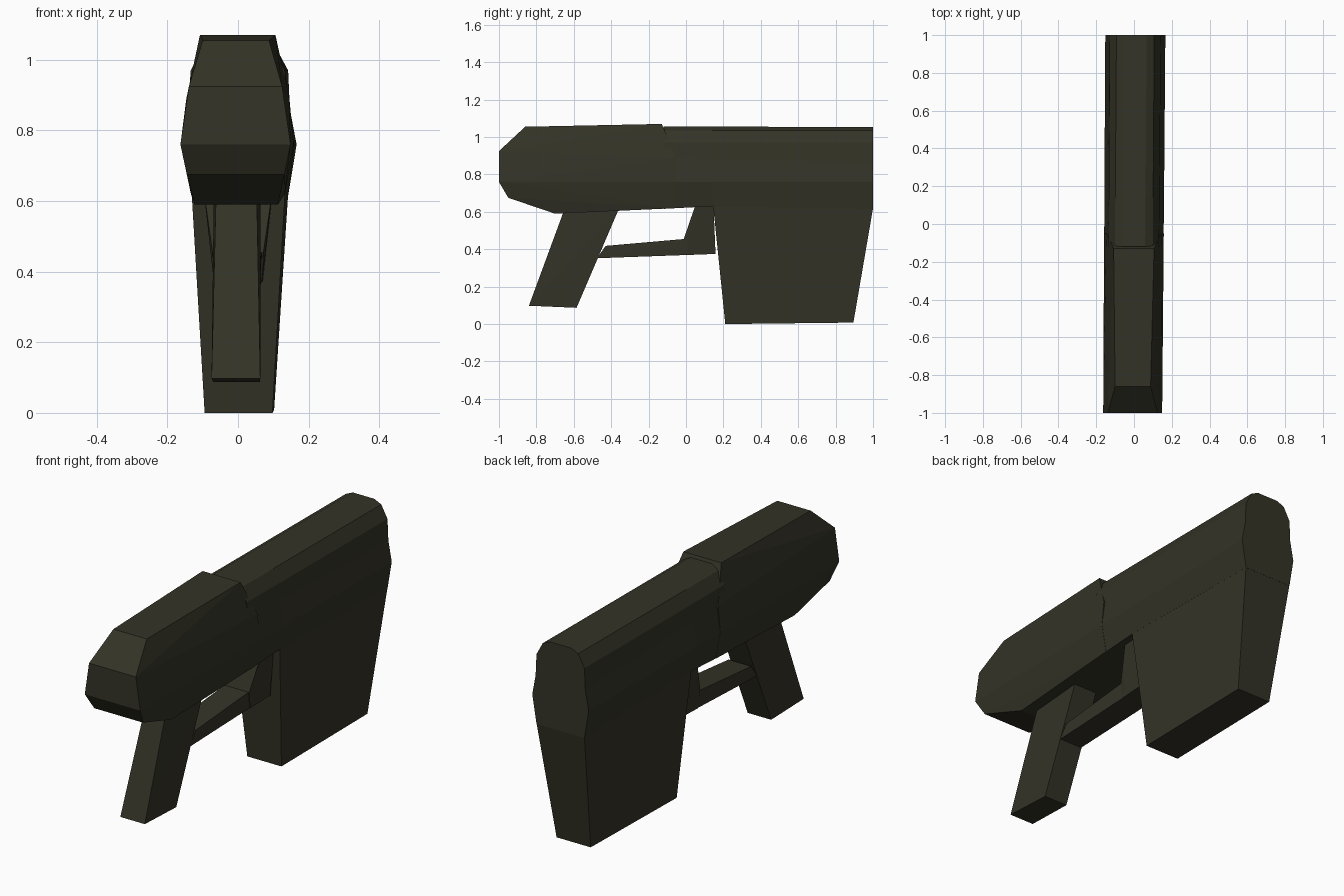
import bpy, bmesh

if "Cube" in bpy.data.objects:
    bpy.data.objects.remove(bpy.data.objects["Cube"])

mat = bpy.data.materials.new("dark olive")
mat.diffuse_color = (0.034, 0.033, 0.020, 1)
mat.use_nodes = True
mat.node_tree.nodes["Principled BSDF"].inputs["Base Color"].default_value = mat.diffuse_color

LEAN = 0.007  # the whole model is turned very slightly about z


def finish(bm, name):
    for v in bm.verts:
        v.co.x += LEAN * v.co.y
    bmesh.ops.recalc_face_normals(bm, faces=bm.faces[:])
    mesh = bpy.data.meshes.new(name)
    bm.to_mesh(mesh)
    bm.free()
    mesh.materials.append(mat)
    obj = bpy.data.objects.new(name, mesh)
    bpy.context.collection.objects.link(obj)
    return obj


def hull(name, points):
    """Convex faceted solid from mirrored (y, z, half width) points."""
    bm = bmesh.new()
    for y, z, w in points:
        for side in (-1, 1):
            bm.verts.new((side * w, y, z))
    res = bmesh.ops.convex_hull(bm, input=bm.verts[:])
    loose = [v for v in bm.verts if not v.link_faces]
    bmesh.ops.delete(bm, geom=loose, context='VERTS')
    bmesh.ops.dissolve_limit(bm, angle_limit=0.02, verts=bm.verts[:], edges=bm.edges[:])
    return finish(bm, name)


def loft(name, stations):
    """Mirrored half sections [(half width, z)...] joined along y."""
    bm = bmesh.new()
    rings = []
    for y, half in stations:
        outline = half + [(-x, z) for x, z in reversed(half)]
        rings.append([bm.verts.new((x, y, z)) for x, z in outline])
    for a, b in zip(rings, rings[1:]):
        n = len(a)
        for i in range(n):
            bm.faces.new((a[i], a[(i + 1) % n], b[(i + 1) % n], b[i]))
    bm.faces.new(rings[0])
    bm.faces.new(rings[-1])
    return finish(bm, name)


# front housing with chamfered nose and sloped step at the back
hull("front_housing", [
    (-1.0, 0.925, 0.132), (-1.0, 0.76, 0.156), (-0.95, 0.675, 0.138),
    (-0.70, 0.59, 0.118), (-0.86, 1.055, 0.094), (-0.13, 1.07, 0.107),
    (-0.05, 0.89, 0.146), (-0.05, 0.76, 0.158), (-0.05, 0.62, 0.133)])

# rear housing with rounded top
loft("rear_housing", [
    (-0.12, [(0.06, 1.057), (0.10, 1.035), (0.133, 0.97), (0.139, 0.89),
             (0.157, 0.76), (0.131, 0.616)]),
    (0.14, [(0.06, 1.056), (0.10, 1.035), (0.134, 0.97), (0.139, 0.885),
            (0.158, 0.76), (0.133, 0.63)]),
    (1.0, [(0.06, 1.053), (0.10, 1.035), (0.135, 0.97), (0.140, 0.86),
           (0.159, 0.76), (0.135, 0.615)])])

# tapered block below the rear housing
hull("lower_block", [
    (0.145, 0.635, 0.133), (1.0, 0.62, 0.135),
    (0.21, 0.0, 0.096), (0.895, 0.008, 0.096)])

# slanted grip
hull("grip", [
    (-0.655, 0.60, 0.058), (-0.355, 0.625, 0.066),
    (-0.84, 0.098, 0.069), (-0.585, 0.087, 0.066)])

# guard: horizontal bar and rear post
hull("guard_bar", [
    (-0.43, 0.418, 0.064), (-0.475, 0.352, 0.064),
    (0.05, 0.371, 0.066), (0.05, 0.46, 0.068)])
hull("guard_post", [
    (0.05, 0.635, 0.098), (-0.012, 0.455, 0.072), (0.0, 0.369, 0.068),
    (0.158, 0.375, 0.070), (0.147, 0.635, 0.098)])
